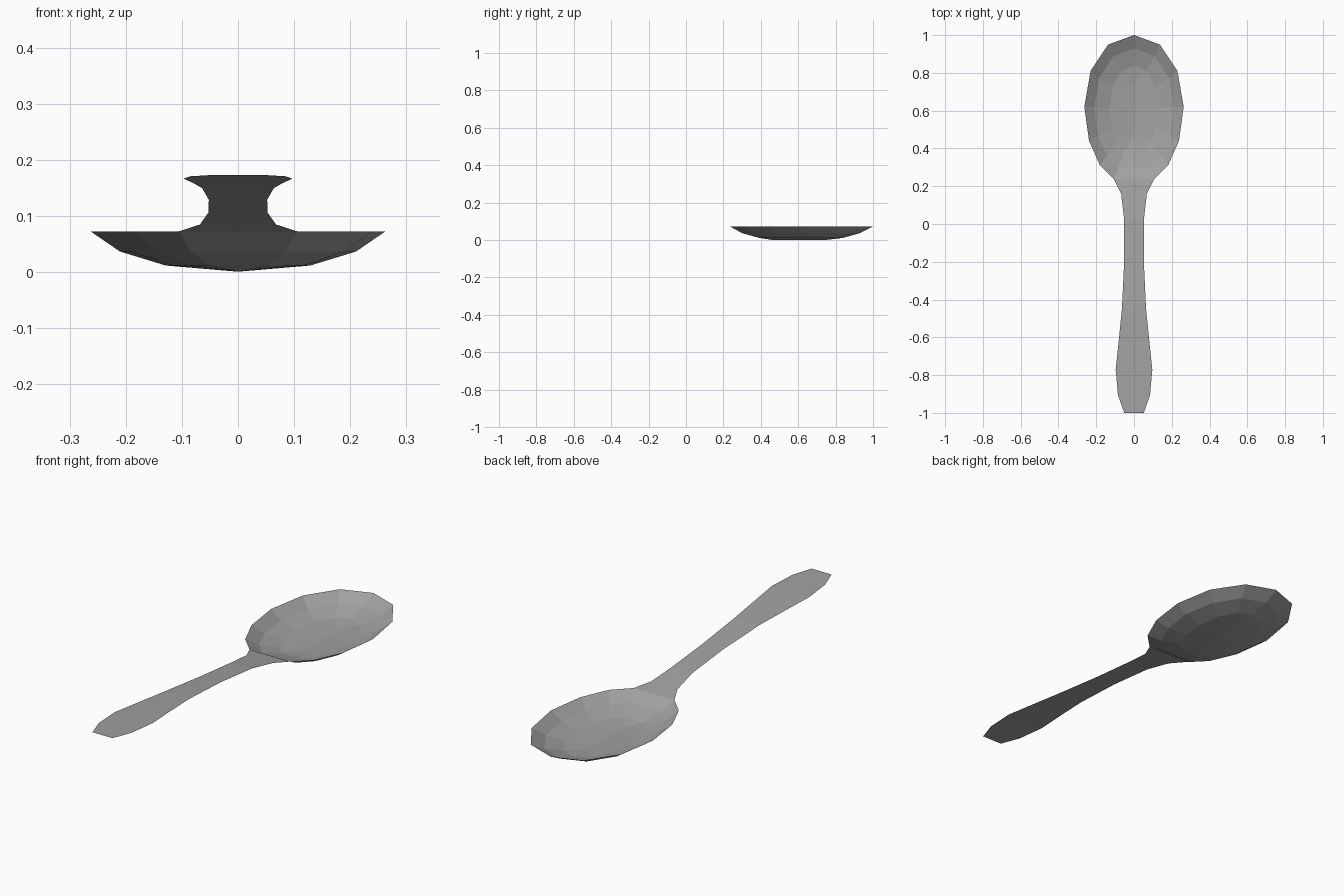
import bpy, bmesh

if "Cube" in bpy.data.objects:
    bpy.data.objects.remove(bpy.data.objects["Cube"])

metal = bpy.data.materials.new("spoon grey")
metal.diffuse_color = (0.36, 0.36, 0.36, 1)
metal.use_nodes = True
metal.node_tree.nodes["Principled BSDF"].inputs["Base Color"].default_value = metal.diffuse_color


def finish(name, bm):
    # merge collapsed points, face everything upwards, keep flat shading
    bmesh.ops.remove_doubles(bm, verts=bm.verts[:], dist=0.0005)
    bm.normal_update()
    for f in bm.faces:
        if f.normal.z < 0:
            f.normal_flip()
    mesh = bpy.data.meshes.new(name)
    bm.to_mesh(mesh)
    bm.free()
    mesh.materials.append(metal)
    obj = bpy.data.objects.new(name, mesh)
    bpy.context.collection.objects.link(obj)


# Bowl: nested rings from the rim down to a keel line along the middle
half = [(0.137, 0.95), (0.23, 0.81), (0.263, 0.62), (0.238, 0.44),
        (0.18, 0.31), (0.105, 0.235)]
rim = [(0, 1.0)] + half + [(0, 0.235)] + [(-x, y) for x, y in reversed(half)]
# each ring: x scale, back y, front y, height
rings = [(1.0, 0.235, 1.0, 0.073), (0.8, 0.30, 0.93, 0.037),
         (0.49, 0.39, 0.84, 0.012), (0.0, 0.46, 0.75, 0.001)]
bm = bmesh.new()
loops = []
for sx, y0, y1, z in rings:
    loops.append([bm.verts.new((x * sx, y0 + (y - 0.235) / 0.765 * (y1 - y0), z))
                  for x, y in rim])
n = len(rim)
for a, b in zip(loops, loops[1:]):
    for i in range(n):
        j = (i + 1) % n
        bm.faces.new((a[i], a[j], b[j], b[i]))
finish("bowl", bm)

# Handle: thin sheet, stations of y, half width, height
stations = [(-1.0, 0.052, 0.173), (-0.905, 0.085, 0.171), (-0.77, 0.097, 0.167),
            (-0.61, 0.08, 0.159), (-0.45, 0.064, 0.150), (-0.2, 0.052, 0.129),
            (0.03, 0.053, 0.106), (0.16, 0.068, 0.085), (0.235, 0.105, 0.073)]
bm = bmesh.new()
rows = [[bm.verts.new((s * w, y, z)) for s in (-1, 0, 1)] for y, w, z in stations]
for a, b in zip(rows, rows[1:]):
    for i in range(2):
        bm.faces.new((a[i], a[i + 1], b[i + 1], b[i]))
finish("handle", bm)
